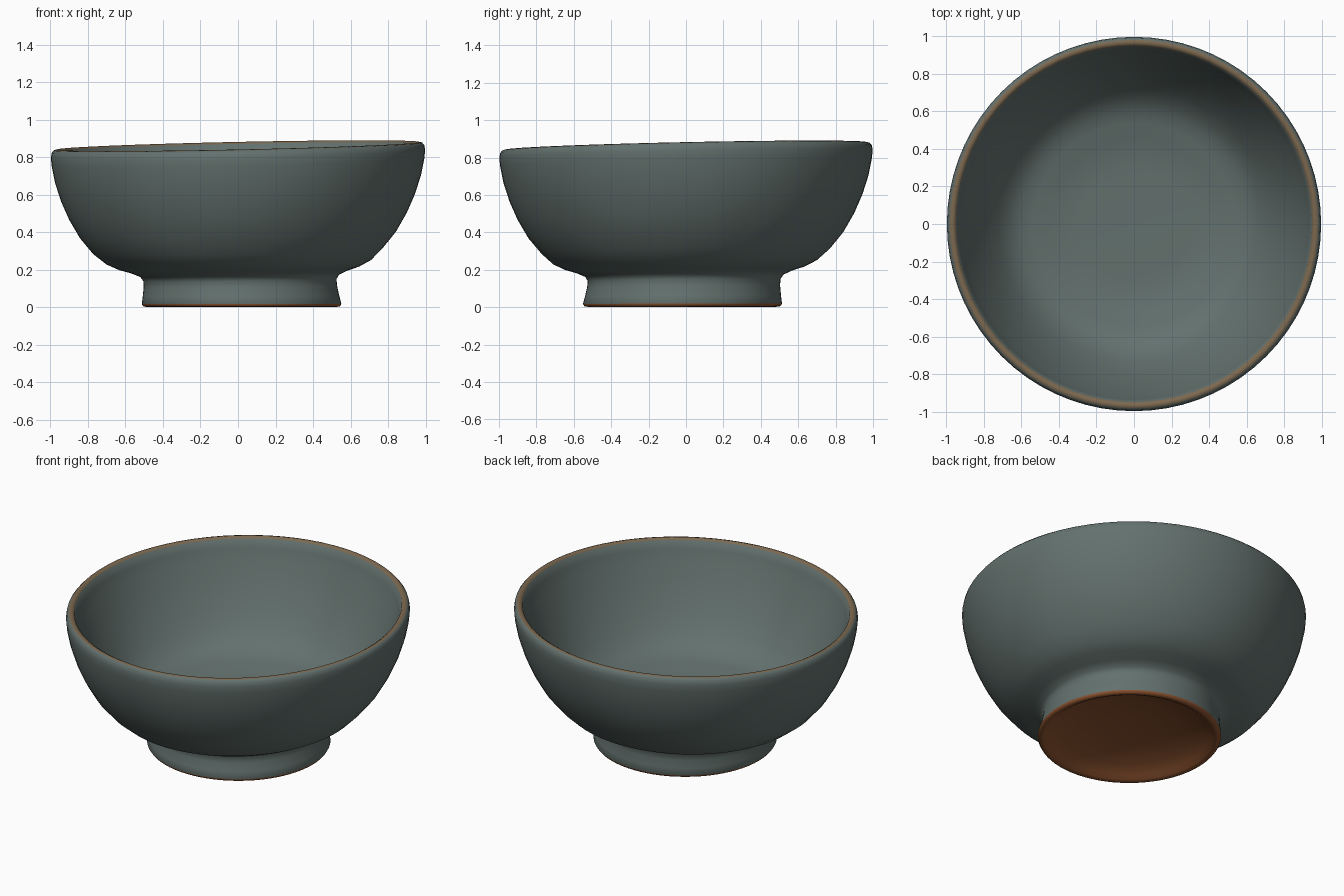
import bpy, bmesh, math
from mathutils import Vector

if "Cube" in bpy.data.objects:
    bpy.data.objects.remove(bpy.data.objects["Cube"])

SEG = 72


def material(name, rgb):
    m = bpy.data.materials.new(name)
    m.diffuse_color = (*rgb, 1)
    m.use_nodes = True
    m.node_tree.nodes["Principled BSDF"].inputs["Base Color"].default_value = m.diffuse_color
    return m


glaze = material("grey green glaze", (0.125, 0.165, 0.155))
rim_tan = material("worn rim tan", (0.20, 0.14, 0.08))
clay = material("bare clay", (0.26, 0.085, 0.028))

# Profile (radius, height, material of the band that follows), underside to inside
profile = [
    (0.15, 0.104, 2), (0.30, 0.084, 2), (0.40, 0.057, 2), (0.465, 0.028, 2),
    (0.49, 0.008, 2), (0.505, 0.002, 2), (0.524, 0.005, 2), (0.532, 0.018, 0),
    (0.524, 0.06, 0), (0.516, 0.11, 0), (0.515, 0.145, 0), (0.53, 0.168, 0),
    (0.575, 0.188, 0), (0.64, 0.208, 0), (0.705, 0.24, 0), (0.772, 0.30, 0),
    (0.842, 0.385, 0), (0.90, 0.485, 0), (0.944, 0.585, 0), (0.976, 0.685, 0),
    (0.994, 0.775, 0), (0.998, 0.82, 0), (0.993, 0.846, 0), (0.982, 0.858, 1),
    (0.966, 0.862, 1), (0.95, 0.852, 0), (0.936, 0.80, 0), (0.908, 0.73, 0),
    (0.872, 0.645, 0), (0.83, 0.557, 0), (0.78, 0.468, 0), (0.725, 0.385, 0),
    (0.67, 0.323, 0), (0.61, 0.283, 0), (0.54, 0.262, 0), (0.46, 0.25, 0),
    (0.42, 0.238, 0), (0.30, 0.233, 0), (0.15, 0.231, 0),
]

# Small dents: centre, radius, push
dents = [
    ((-0.30, -0.80, 0.42), 0.13, 0.015), ((0.05, -0.75, 0.32), 0.09, 0.012),
    ((0.80, 0.33, 0.43), 0.12, 0.018), ((0.90, -0.35, 0.58), 0.13, 0.010),
]


def hand_thrown(x, y, z):
    """Tilt the mouth and shift the foot so the bowl leans slightly."""
    t = min(1.0, max(0.0, z / 0.3))
    lean = 0.02 * (1 - t)
    p = Vector((x + lean, y - lean, z + 0.021 * t * (x + y)))
    for c, r, push in dents:
        d = (p - Vector(c)).length
        if d < r:
            p -= Vector((x, y, 0)).normalized() * push * (1 - d / r) ** 2
    return p


bm = bmesh.new()
rings = []
for r, z, _ in profile:
    ring = []
    for i in range(SEG):
        a = 2 * math.pi * i / SEG
        ring.append(bm.verts.new(hand_thrown(r * math.cos(a), r * math.sin(a), z)))
    rings.append(ring)

# Bands between rings
for k in range(len(rings) - 1):
    for i in range(SEG):
        j = (i + 1) % SEG
        f = bm.faces.new((rings[k][i], rings[k][j], rings[k + 1][j], rings[k + 1][i]))
        f.material_index = profile[k][2]

# Centre caps: clay underside and glazed inside floor
for ring, z, mat in ((rings[0], 0.11, 2), (rings[-1], 0.231, 0)):
    c = bm.verts.new(hand_thrown(0, 0, z))
    for i in range(SEG):
        f = bm.faces.new((ring[i], ring[(i + 1) % SEG], c))
        f.material_index = mat
bmesh.ops.recalc_face_normals(bm, faces=bm.faces)

me = bpy.data.meshes.new("footed_bowl")
bm.to_mesh(me)
bm.free()
for m in (glaze, rim_tan, clay):
    me.materials.append(m)
bowl = bpy.data.objects.new("footed_bowl", me)
bpy.context.collection.objects.link(bowl)
for p in me.polygons:
    p.use_smooth = True
